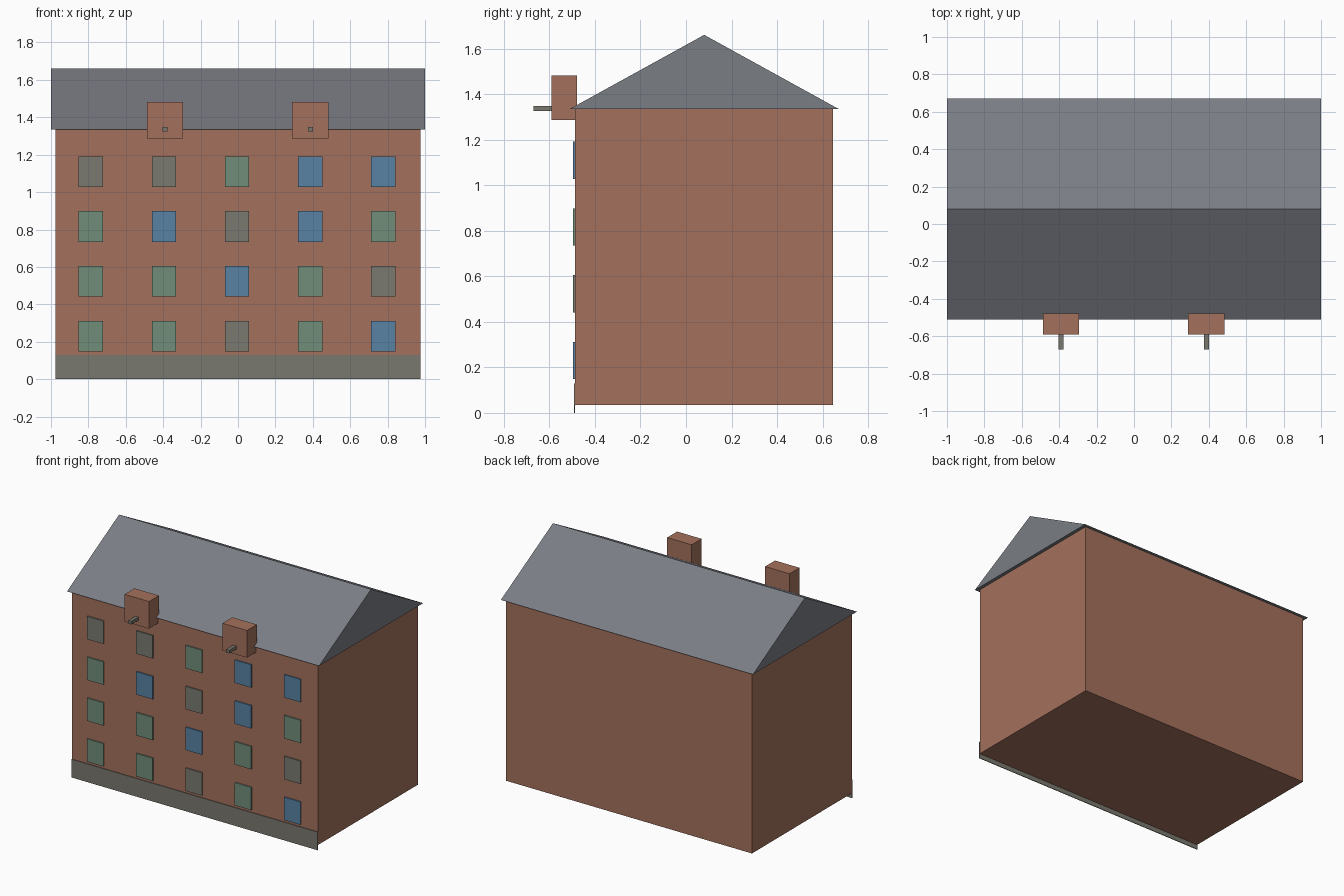
import bpy
import bmesh

cube = bpy.data.objects.get("Cube")
if cube:
    bpy.data.objects.remove(cube, do_unlink=True)


def material(name, rgb):
    """Flat material from 0-255 display values, converted to linear."""
    lin = [((c / 255 + 0.055) / 1.055) ** 2.4 for c in rgb]
    mat = bpy.data.materials.new(name)
    mat.use_nodes = True
    mat.diffuse_color = (*lin, 1)
    mat.node_tree.nodes["Principled BSDF"].inputs["Base Color"].default_value = (*lin, 1)
    return mat


brick = material("brick", (164, 113, 93))
slate = material("slate", (122, 125, 132))
stone = material("stone", (122, 120, 110))
glass = {
    "e": material("grey_glass", (122, 122, 113)),
    "g": material("green_glass", (113, 140, 121)),
    "b": material("blue_glass", (88, 130, 163)),
}


def prism(name, profile, x0, x1, mat):
    """Extrude a closed (y, z) profile from x0 to x1."""
    bm = bmesh.new()
    face = bm.faces.new([bm.verts.new((x0, y, z)) for y, z in profile])
    ext = bmesh.ops.extrude_face_region(bm, geom=[face])
    moved = [v for v in ext["geom"] if isinstance(v, bmesh.types.BMVert)]
    bmesh.ops.translate(bm, verts=moved, vec=(x1 - x0, 0, 0))
    bmesh.ops.recalc_face_normals(bm, faces=bm.faces)
    mesh = bpy.data.meshes.new(name)
    bm.to_mesh(mesh)
    bm.free()
    mesh.materials.append(mat)
    obj = bpy.data.objects.new(name, mesh)
    bpy.context.collection.objects.link(obj)
    return obj


def box(name, x, y, z, mat):
    """Box from (min, max) ranges on each axis."""
    return prism(name, [(y[0], z[0]), (y[1], z[0]), (y[1], z[1]), (y[0], z[1])], *x, mat)


# Main block, front plinth and gabled roof
FRONT = -0.487
box("walls", (-0.975, 0.975), (FRONT, 0.645), (0.035, 1.335), brick)
box("front_plinth", (-0.977, 0.977), (FRONT - 0.005, FRONT), (0, 0.13), stone)
prism("roof", [(-0.51, 1.335), (0.67, 1.335), (0.08, 1.66)], -1, 1, slate)

# Windows, listed floor by floor from the ground
floors = ["ggegb", "ggbge", "gbebg", "eegbb"]
for row, kinds in enumerate(floors):
    z = 0.23 + row * 0.293
    for col, kind in enumerate(kinds):
        x = -0.005 + (col - 2) * 0.391
        box(f"window_{row + 1}_{col + 1}", (x - 0.065, x + 0.065),
            (FRONT - 0.009, FRONT), (z - 0.082, z + 0.082), glass[kind])

# Hoist housings at the eaves, each with a short beam
for side, x in (("right", -0.39), ("left", 0.387)):
    box(f"hoist_housing_{side}", (x - 0.097, x + 0.097), (-0.59, -0.478), (1.287, 1.482), brick)
    box(f"hoist_beam_{side}", (x - 0.013, x + 0.013), (-0.67, -0.58), (1.325, 1.348), stone)
